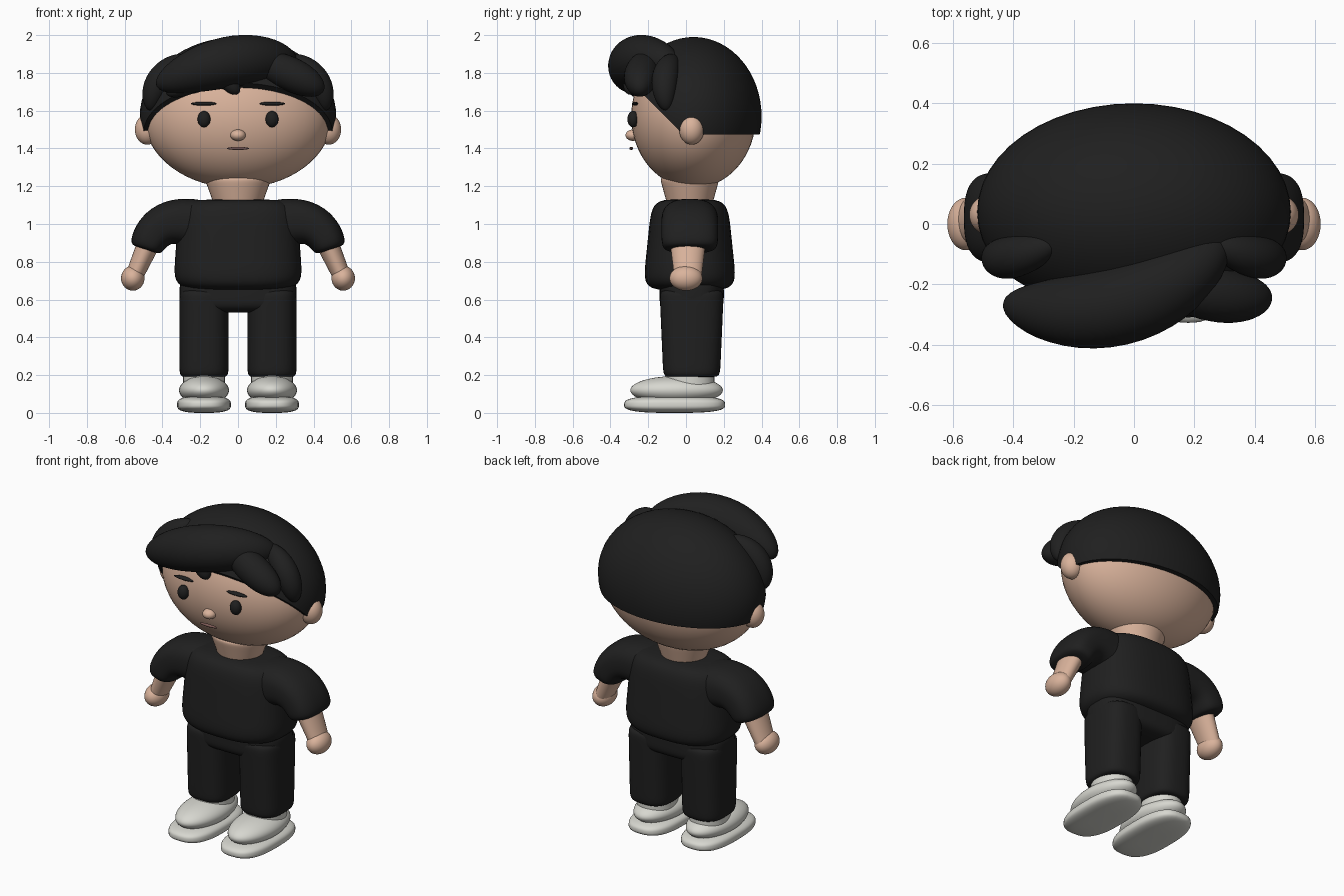
import bpy, bmesh, math
from mathutils import Matrix, Vector

default_cube = bpy.data.objects.get("Cube")
if default_cube:
    bpy.data.objects.remove(default_cube, do_unlink=True)


def material(name, red, green, blue):
    mat = bpy.data.materials.new(name)
    mat.use_nodes = True
    colour = (red, green, blue, 1)
    mat.diffuse_color = colour
    shader = mat.node_tree.nodes["Principled BSDF"]
    shader.inputs["Base Color"].default_value = colour
    shader.inputs["Roughness"].default_value = 0.7
    return mat


BLACK = material("soft black", red=0.014, green=0.014, blue=0.014)
SKIN = material("warm skin", red=0.7, green=0.45, blue=0.33)
WHITE = material("shoe off white", red=0.68, green=0.68, blue=0.63)
LIP = material("lip brown", red=0.2, green=0.1, blue=0.09)


def finish(name, bm, mat):
    """Turn a bmesh into a smooth shaded object that keeps its sharp edges."""
    bmesh.ops.recalc_face_normals(bm, faces=bm.faces[:])
    mesh = bpy.data.meshes.new(name)
    bm.to_mesh(mesh)
    bm.free()
    mesh.materials.append(mat)
    for face in mesh.polygons:
        face.use_smooth = True
    mesh.set_sharp_from_angle(angle=math.radians(60))
    bpy.context.collection.objects.link(bpy.data.objects.new(name, mesh))


def ball(name, centre, radii, mat, cuts=()):
    """Ellipsoid, optionally trimmed by planes given as point and kept direction."""
    bm = bmesh.new()
    bmesh.ops.create_uvsphere(bm, u_segments=48, v_segments=32, radius=1)
    placing = Matrix.Translation(centre) @ Matrix.Diagonal((*radii, 1))
    bmesh.ops.transform(bm, matrix=placing, verts=bm.verts)
    for point, direction in cuts:
        geometry = bm.verts[:] + bm.edges[:] + bm.faces[:]
        bmesh.ops.bisect_plane(bm, geom=geometry, plane_co=point,
                               plane_no=direction, clear_inner=True)
        rim = [edge for edge in bm.edges if edge.is_boundary]
        bmesh.ops.holes_fill(bm, edges=rim)
    finish(name, bm, mat)


def power_of(value, exponent):
    return math.copysign(abs(value) ** exponent, value)


def sweep(name, path, widths, depths, mat, square=2, crisp=2, rings=26, sides=40):
    """Superellipse section swept along a straight or bent path.

    square sets how boxy the section is, crisp how abruptly the ends round off.
    """
    start, end = Vector(path[0]), Vector(path[-1])
    bend = Vector(path[1]) if len(path) > 2 else (start + end) / 2
    bm = bmesh.new()
    loops = []
    for ring in range(rings):
        t = (1 - math.cos(math.pi * (ring + 0.5) / rings)) / 2
        centre = start.lerp(bend, t).lerp(bend.lerp(end, t), t)
        along = (bend - start).lerp(end - bend, t)
        across = along.cross(Vector((0, 1, 0))).normalized()
        outward = across.cross(along).normalized()
        taper = (1 - abs(2 * t - 1) ** crisp) ** (1 / crisp)
        width = taper * (widths[0] + (widths[1] - widths[0]) * t)
        depth = taper * (depths[0] + (depths[1] - depths[0]) * t)
        loop = []
        for step in range(sides):
            angle = math.tau * step / sides
            u = width * power_of(math.cos(angle), 2 / square)
            v = depth * power_of(math.sin(angle), 2 / square)
            loop.append(bm.verts.new(centre + across * u + outward * v))
        loops.append(loop)
    for lower, upper in zip(loops, loops[1:]):
        for i in range(sides):
            bm.faces.new((lower[i - 1], lower[i], upper[i], upper[i - 1]))
    bm.faces.new(loops[0])
    bm.faces.new(loops[-1])
    finish(name, bm, mat)


def lock(name, path, thickness):
    """Lock of hair, fat in the middle and rounded off at both tips."""
    sweep(name, path, (thickness, thickness), (thickness, thickness), BLACK)


# Head, nose and mouth
ball("head", centre=(0, 0.04, 1.57), radii=(0.5, 0.33, 0.38), mat=SKIN)
ball("nose", centre=(0, -0.28, 1.47), radii=(0.04, 0.04, 0.03), mat=SKIN)
ball("mouth", centre=(0, -0.29, 1.4), radii=(0.06, 0.01, 0.008), mat=LIP)

# Hair cap, level at the nape and slanting up to the forehead
nape = ((0, 0, 1.475), (0, 0, 1))
hairline = ((0, 0, 1.46), (0, 1, 1))
ball("hair_cap", centre=(0, 0.04, 1.57), radii=(0.52, 0.36, 0.42), mat=BLACK,
     cuts=(nape, hairline))

# Swept fringe
lock("fringe_main", [(-0.43, -0.26, 1.73), (0, -0.37, 1.93), (0.3, -0.05, 1.85)],
     thickness=0.135)
lock("fringe_left", [(0.05, -0.18, 1.88), (0.3, -0.26, 1.8), (0.45, -0.24, 1.7)],
     thickness=0.09)
lock("fringe_tip", [(-0.12, -0.26, 1.85), (0, -0.3, 1.69)], thickness=0.05)
lock("fringe_right", [(-0.1, -0.26, 1.82), (-0.38, -0.26, 1.69)], thickness=0.06)

# Neck, shirt body and trouser hips
sweep("neck", [(0, 0.02, 1), (0, 0.02, 1.25)], widths=(0.09, 0.18), depths=(0.09, 0.16),
      mat=SKIN, crisp=12)
sweep("shirt_body", [(0, 0.02, 0.65), (0, 0.02, 1.13)], widths=(0.345, 0.31),
      depths=(0.25, 0.2), mat=BLACK, square=2.6, crisp=6)
sweep("trouser_hips", [(0, 0.03, 0.53), (0, 0.03, 0.73)], widths=(0.31, 0.31),
      depths=(0.17, 0.17), mat=BLACK, square=3, crisp=4)

for side, word in ((1, "left"), (-1, "right")):
    # Face pieces and ear
    ball("eye_" + word, centre=(side * 0.18, -0.28, 1.555), radii=(0.034, 0.03, 0.043), mat=BLACK)
    ball("eyebrow_" + word, centre=(side * 0.18, -0.27, 1.637), radii=(0.07, 0.016, 0.01), mat=BLACK)
    ball("ear_" + word, centre=(side * 0.48, 0.03, 1.5), radii=(0.066, 0.066, 0.08), mat=SKIN)

    # Hair over the temple
    lock("temple_lock_" + word,
         [(side * 0.25, -0.06, 1.88), (side * 0.46, -0.14, 1.8), (side * 0.46, -0.1, 1.6)],
         thickness=0.07)

    # Sleeve, arm and hand
    sweep("sleeve_" + word,
          [(side * 0.16, 0.02, 0.98), (side * 0.42, 0.02, 1.08), (side * 0.49, 0.02, 0.865)],
          widths=(0.135, 0.09), depths=(0.15, 0.15), mat=BLACK, square=2.6, crisp=9)
    sweep("arm_" + word, [(side * 0.45, 0.01, 0.95), (side * 0.56, 0.01, 0.7)],
          widths=(0.064, 0.045), depths=(0.1, 0.07), mat=SKIN, crisp=12)
    ball("hand_" + word, centre=(side * 0.557, 0, 0.713), radii=(0.062, 0.087, 0.066), mat=SKIN)

    # Trouser leg
    hip_x = side * 0.18
    sweep("trouser_leg_" + word, [(hip_x, 0.03, 0.19), (hip_x, 0.03, 0.65)],
          widths=(0.13, 0.13), depths=(0.15, 0.17), mat=BLACK, square=2.8, crisp=14)

    # Shoe sole, upper and ankle collar
    sweep("shoe_sole_" + word, [(hip_x, -0.06, 0), (hip_x, -0.06, 0.09)],
          widths=(0.145, 0.14), depths=(0.27, 0.265), mat=WHITE, square=2.7, crisp=3)
    ball("shoe_upper_" + word, centre=(hip_x, -0.05, 0.12), radii=(0.132, 0.245, 0.075), mat=WHITE)
    sweep("shoe_collar_" + word, [(hip_x, 0.02, 0.12), (hip_x, 0.02, 0.24)],
          widths=(0.11, 0.11), depths=(0.13, 0.13), mat=WHITE, crisp=8)
